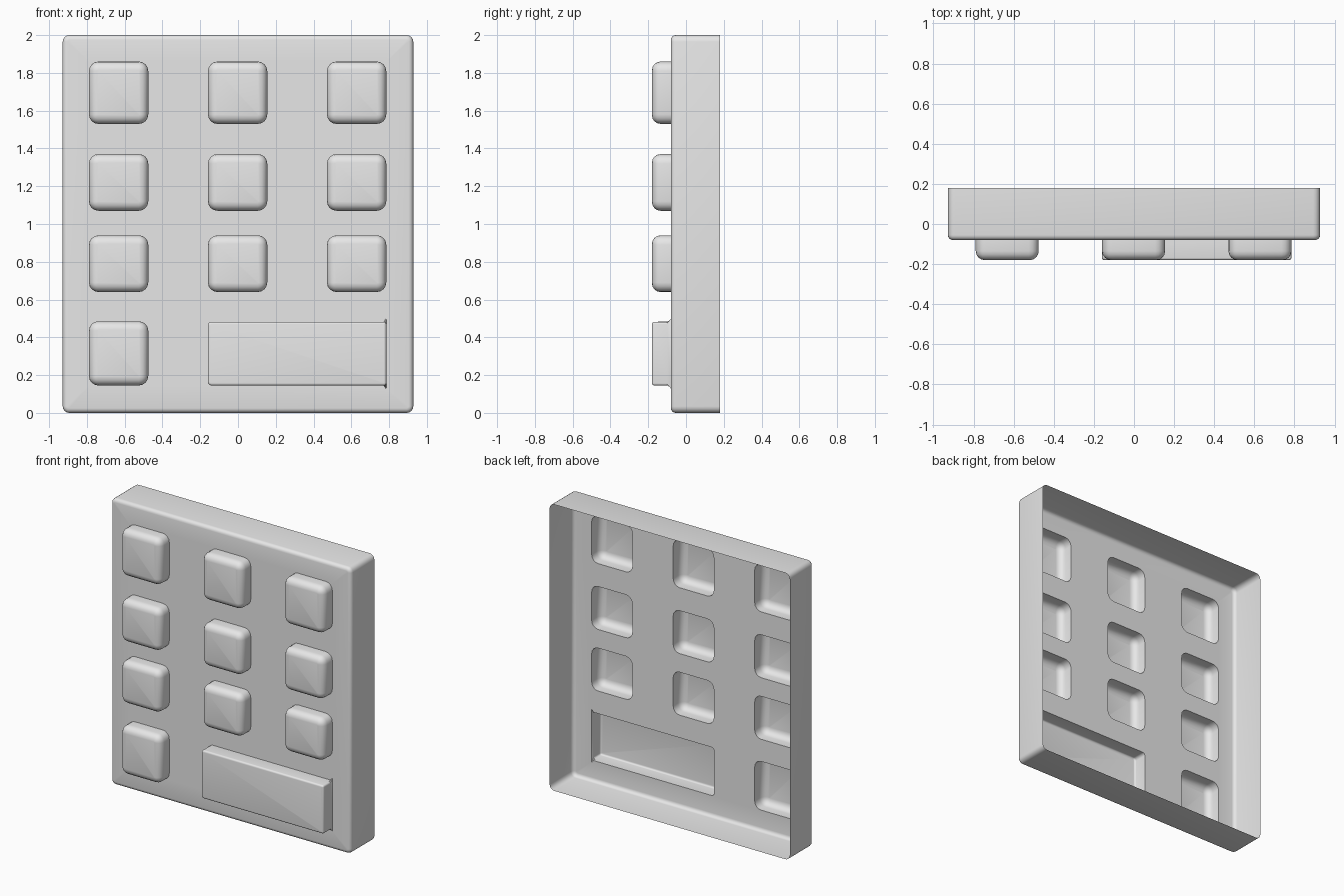
import bpy, bmesh
from math import sin, cos, pi, radians

if "Cube" in bpy.data.objects:
    bpy.data.objects.remove(bpy.data.objects["Cube"])

BACK, FACE, KEY_FRONT = 0.18, -0.08, -0.18
SEG = 4

grey = bpy.data.materials.new("plain_grey")
grey.use_nodes = True
colour = (0.8, 0.8, 0.8, 1)
grey.diffuse_color = colour
grey.node_tree.nodes["Principled BSDF"].inputs["Base Color"].default_value = colour


def loop(rect, radius_left, radius_right, y, inset=0.0, flare=0.0):
    """Rounded rectangle, anticlockwise from the front; flare spreads the right corners."""
    x0, x1, z0, z1 = rect
    x0, x1, z0, z1 = x0 + inset, x1 - inset, z0 + inset, z1 - inset
    points = []
    for corner, (sx, sz) in enumerate([(1, 1), (-1, 1), (-1, -1), (1, -1)]):
        r = max((radius_right if sx > 0 else radius_left) - inset, 0.003)
        cx = x1 - r if sx > 0 else x0 + r
        cz = z1 - r if sz > 0 else z0 + r
        for i in range(SEG + 1):
            a = (corner + i / SEG) * pi / 2
            spread = flare * sz * max(cos(a), 0) if sx > 0 else 0
            points.append((cx + r * cos(a), y, cz + r * sin(a) + spread))
    return points


def rounded_front(rect, rl, rr, y, bevel):
    """Loops that roll the walls over into the front face."""
    steps = [i / SEG * pi / 2 for i in range(SEG + 1)]
    return [loop(rect, rl, rr, y + bevel * (1 - sin(t)), bevel * (1 - cos(t)))
            for t in steps]


def loft(bm, loops):
    """Skin between successive loops; returns the last ring of vertices."""
    rings = [[bm.verts.new(p) for p in points] for points in loops]
    for a, b in zip(rings, rings[1:]):
        for i in range(len(a)):
            j = (i + 1) % len(a)
            bm.faces.new((a[i], a[j], b[j], b[i]))
    return rings[-1]


def finish(bm, name):
    mesh = bpy.data.meshes.new(name)
    bm.to_mesh(mesh)
    bm.free()
    mesh.materials.append(grey)
    obj = bpy.data.objects.new(name, mesh)
    bpy.context.collection.objects.link(obj)
    bpy.ops.object.select_all(action='DESELECT')
    obj.select_set(True)
    bpy.context.view_layer.objects.active = obj
    bpy.ops.object.shade_smooth_by_angle(angle=radians(35))


# Key layout: name, rectangle, left and right corner radius, front bevel, base flare
columns = {"right": -0.632, "middle": -0.002, "left": 0.628}
rows = {"top": (1.53, 1.86), "upper": (1.07, 1.37),
        "lower": (0.64, 0.94), "bottom": (0.145, 0.485)}
keys = []
for row, (z0, z1) in rows.items():
    for column, x in columns.items():
        if row != "bottom" or column == "right":
            rect = (x - 0.157, x + 0.157, z0, z1)
            keys.append((f"key_{row}_{column}", rect, 0.05, 0.05, 0.045, 0))
keys.append(("key_wide", (-0.16, 0.785, 0.145, 0.482), 0.02, 0.012, 0.012, 0.025))

# Hollow keys, open behind
for name, rect, rl, rr, bevel, flare in keys:
    bm = bmesh.new()
    base = [loop(rect, rl, rr, FACE, flare=flare)]
    if flare:
        base.append(loop(rect, rl, rr, FACE - 0.02))
    front = loft(bm, base + rounded_front(rect, rl, rr, KEY_FRONT, bevel))
    bm.faces.new(front)
    finish(bm, name)

# Open-backed shell with a hole behind each key
bm = bmesh.new()
body = (-0.928, 0.928, 0, 2)
rim = loft(bm, [loop(body, 0.035, 0.035, BACK)]
           + rounded_front(body, 0.035, 0.035, FACE, 0.025))
outlines = [rim]
for name, rect, rl, rr, bevel, flare in keys:
    outlines.append([bm.verts.new(p) for p in loop(rect, rl, rr, FACE, flare=flare)])
edges = []
for ring in outlines:
    for a, b in zip(ring, ring[1:] + ring[:1]):
        edges.append(bm.edges.get((a, b)) or bm.edges.new((a, b)))
filled = bmesh.ops.triangle_fill(bm, use_beauty=True, edges=edges, normal=(0, -1, 0))
for face in filled["geom"]:
    if isinstance(face, bmesh.types.BMFace):
        face.normal_update()
        if face.normal.y > 0:
            face.normal_flip()
finish(bm, "shell")
